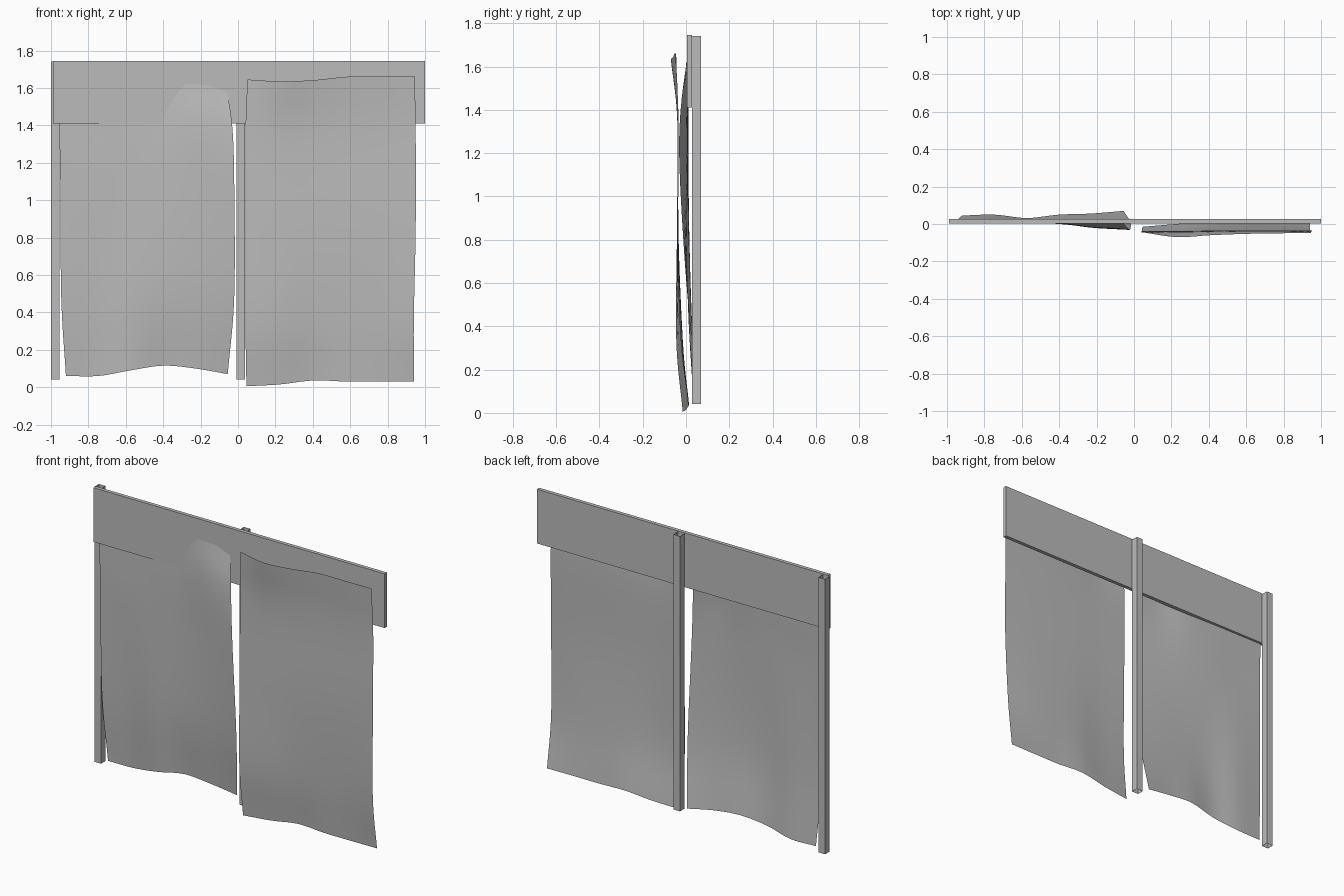
import bpy
import bmesh

cube = bpy.data.objects.get("Cube")
if cube:
    bpy.data.objects.remove(cube, do_unlink=True)

grey = bpy.data.materials.new("plain_grey")
grey.use_nodes = True
colour = (0.5, 0.5, 0.5, 1)
grey.diffuse_color = colour
grey.node_tree.nodes["Principled BSDF"].inputs["Base Color"].default_value = colour


def add_object(name, bm, smooth=False):
    bmesh.ops.recalc_face_normals(bm, faces=bm.faces)
    mesh = bpy.data.meshes.new(name)
    for face in bm.faces:
        face.smooth = smooth
    bm.to_mesh(mesh)
    bm.free()
    mesh.materials.append(grey)
    obj = bpy.data.objects.new(name, mesh)
    bpy.context.collection.objects.link(obj)
    return obj


def add_box(name, low, high, open_ends=False):
    bm = bmesh.new()
    bmesh.ops.create_cube(bm, size=1)
    for vert in bm.verts:
        vert.co = [a + (b - a) * (c + 0.5) for a, b, c in zip(low, high, vert.co)]
    if open_ends:
        bm.normal_update()
        caps = [f for f in bm.faces if abs(f.normal.z) > 0.5]
        bmesh.ops.delete(bm, geom=caps, context='FACES_ONLY')
    return add_object(name, bm)


def spline(values, t):
    """Smooth curve through evenly spaced values, t from 0 to 1."""
    last = len(values) - 1
    i = min(int(t * last), last - 1)
    f = t * last - i
    b, c = values[i], values[i + 1]
    a = values[i - 1] if i > 0 else 2 * b - c
    d = values[i + 2] if i + 2 <= last else 2 * c - b
    return b + f / 2 * (c - a + f * (2 * a - 5 * b + 4 * c - d + f * (3 * (b - c) + d - a)))


def add_cloth(name, left, right, levels, top, bottom, depth, steps=25):
    """Hanging sheet: edges per level, wavy hems per column, depth in hundredths."""
    bm = bmesh.new()
    grid = []
    for r in range(steps + 1):
        v = r / steps
        x_left, x_right = spline(left, v), spline(right, v)
        level = spline(levels, v)
        row = []
        for c in range(steps + 1):
            u = c / steps
            x = x_left + (x_right - x_left) * u
            y = spline([spline(line, u) for line in depth], v) / 100
            low, high = spline(bottom, u), spline(top, u)
            row.append(bm.verts.new((x, y, low + (high - low) * level)))
        grid.append(row)
    for upper, lower in zip(grid, grid[1:]):
        for c in range(steps):
            bm.faces.new((upper[c], lower[c], lower[c + 1], upper[c + 1]))
    return add_object(name, bm, smooth=True)


# Frame: header board and two hollow posts behind it
add_box("header_board", (-0.99, 0.004, 1.41), (1, 0.027, 1.745))
for name, x in (("side_post", -1), ("middle_post", -0.008)):
    add_box(name, (x, 0.027, 0.04), (x + 0.045, 0.07, 1.74), open_ends=True)

# Sheet by the side post, its upper corner pushing out in front of the board
add_cloth("back_sheet",
          left=[-0.955, -0.955, -0.95, -0.945, -0.92],
          right=[-0.06, -0.03, -0.02, -0.02, -0.055],
          levels=[1, 0.86, 0.66, 0.27, 0],
          top=[1.61, 1.61, 1.61, 1.61, 1.62, 1.6],
          bottom=[0.06, 0.06, 0.09, 0.115, 0.1, 0.07],
          depth=[[1.5, 1.5, 1.5, 1.5, 0.2, 0.8],
                 [1.2, 1.2, 1, 0.3, -2, -2.6],
                 [1.2, 1, 0.8, 0, -1.5, -2.8],
                 [2, 2.5, 1, 1, 1.2, 1.2],
                 [4.5, 5, 3.2, 5, 5.6, 7]])

# Sheet hanging in front of the board
add_cloth("front_sheet",
          left=[0.05, 0.04, 0.04, 0.04, 0.045],
          right=[0.945, 0.95, 0.95, 0.94, 0.942],
          levels=[1, 0.82, 0.5, 0.2, 0],
          top=[1.645, 1.635, 1.642, 1.66, 1.66, 1.66],
          bottom=[0.005, 0.015, 0.036, 0.03, 0.03, 0.03],
          depth=[[-4.5, -7, -6, -5.3, -5, -4.7],
                 [-3.8, -4, -3.7, -3.5, -3.5, -3.6],
                 [-4.2, -4, -3.6, -3.5, -3.6, -4],
                 [-4.5, -3.5, -2, -1.6, -1.8, -2.6],
                 [-1.5, 0, 1.4, 1, 1, 1.2]])
